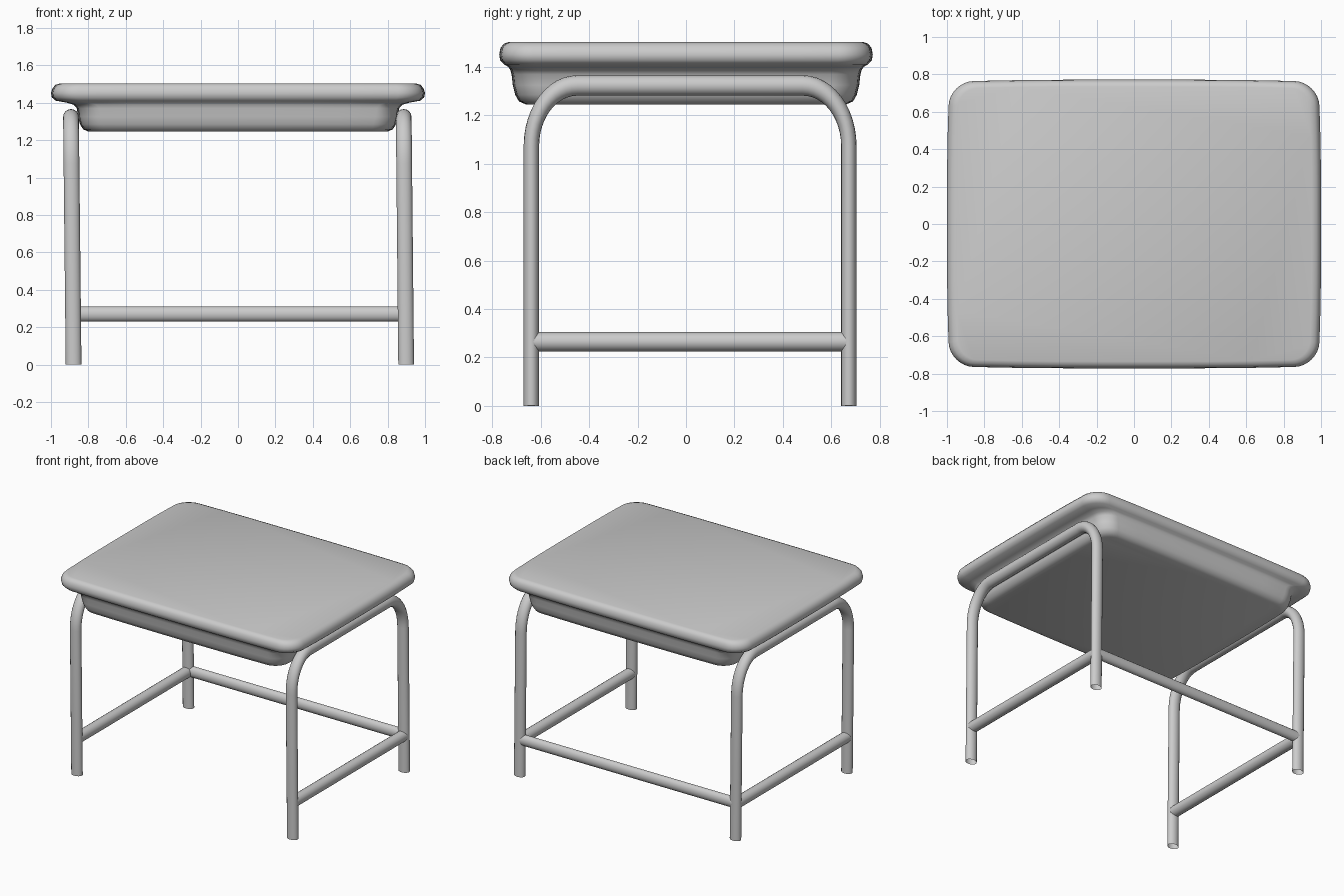
import bpy, bmesh, math

if "Cube" in bpy.data.objects:
    bpy.data.objects.remove(bpy.data.objects["Cube"])


def rounded_outline(hx, hy, r, z, arc=8, side=8):
    """Rounded rectangle with gently bowed sides."""
    corners = [(1, 1, 0), (-1, 1, 90), (-1, -1, 180), (1, -1, 270)]
    pts = []
    for sx, sy, start in corners:
        cx, cy = sx * (hx - r), sy * (hy - r)
        for i in range(arc + 1):
            a = math.radians(start + 90 * i / arc)
            pts.append((cx + r * math.cos(a), cy + r * math.sin(a)))
    full = []
    for i, p in enumerate(pts):
        full.append(p)
        if i % (arc + 1) == arc:
            q = pts[(i + 1) % len(pts)]
            for k in range(1, side):
                t = k / side
                full.append((p[0] + (q[0] - p[0]) * t, p[1] + (q[1] - p[1]) * t))
    return [(x * (1 - 0.015 * abs(y / hy) ** 3),
             y * (1 - 0.015 * abs(x / hx) ** 3), z) for x, y in full]


def loft(name, rings):
    bm = bmesh.new()
    loops = [[bm.verts.new(p) for p in rounded_outline(*r)] for r in rings]
    n = len(loops[0])
    for a, b in zip(loops, loops[1:]):
        for i in range(n):
            j = (i + 1) % n
            bm.faces.new((a[i], b[i], b[j], a[j]))
    bm.faces.new(loops[0])
    bm.faces.new(loops[-1][::-1])
    bmesh.ops.recalc_face_normals(bm, faces=bm.faces)
    me = bpy.data.meshes.new(name)
    bm.to_mesh(me)
    bm.free()
    ob = bpy.data.objects.new(name, me)
    bpy.context.collection.objects.link(ob)
    smooth(ob)


def smooth(ob, convert=False):
    bpy.ops.object.select_all(action='DESELECT')
    ob.select_set(True)
    bpy.context.view_layer.objects.active = ob
    if convert:
        bpy.ops.object.convert(target='MESH')
    bpy.ops.object.shade_smooth_by_angle(angle=math.radians(40))


DEPTH = 0.76  # tubes are flattened along y


def tube(name, points, radius):
    cu = bpy.data.curves.new(name, 'CURVE')
    cu.dimensions = '3D'
    cu.bevel_depth = radius
    cu.bevel_resolution = 6
    sp = cu.splines.new('POLY')
    sp.points.add(len(points) - 1)
    for p, (x, y, z) in zip(sp.points, points):
        p.co = (x, y / DEPTH, z, 1)
    ob = bpy.data.objects.new(name, cu)
    ob.scale = (1, DEPTH, 1)
    bpy.context.collection.objects.link(ob)
    smooth(ob, convert=True)


# Desk top with rolled lip and the shallow tray below it
loft("desk_top", [
    (0.950, 0.735, 0.10, 1.503), (0.975, 0.754, 0.115, 1.496),
    (0.992, 0.767, 0.125, 1.478), (1.000, 0.772, 0.13, 1.452),
    (0.995, 0.768, 0.13, 1.428), (0.975, 0.752, 0.12, 1.411),
    (0.920, 0.735, 0.11, 1.401), (0.880, 0.727, 0.11, 1.390),
    (0.862, 0.721, 0.11, 1.370), (0.855, 0.716, 0.11, 1.325),
    (0.845, 0.706, 0.11, 1.285), (0.828, 0.690, 0.10, 1.258),
    (0.800, 0.660, 0.09, 1.245)])

# Bent leg frames, one on each side, slightly leaning
YC, HY, TOP, BEND = 0.017, 0.656, 1.324, 0.25
for side, x_top, x_foot in (("left", -0.893, -0.879), ("right", 0.886, 0.899)):
    half = [(HY, 0.0), (HY, 0.5)]
    for i in range(13):
        a = math.radians(90 * i / 12)
        half.append((HY - BEND * DEPTH * (1 - math.cos(a)),
                     TOP - BEND + BEND * math.sin(a)))
    outline = half + [(-y, z) for y, z in reversed(half)]
    tube(side + "_leg_frame",
         [(x_foot + (x_top - x_foot) * z / TOP, YC + y, z) for y, z in outline], 0.042)
    # Side crossbar between the front and back legs
    x_bar = x_foot + (x_top - x_foot) * 0.2
    tube(side + "_side_crossbar",
         [(x_bar, YC - HY, 0.265), (x_bar, YC + HY, 0.265)], 0.04)

# Long crossbar between the two back legs
tube("back_crossbar", [(-0.88, YC + HY, 0.27), (0.895, YC + HY, 0.27)], 0.04)
